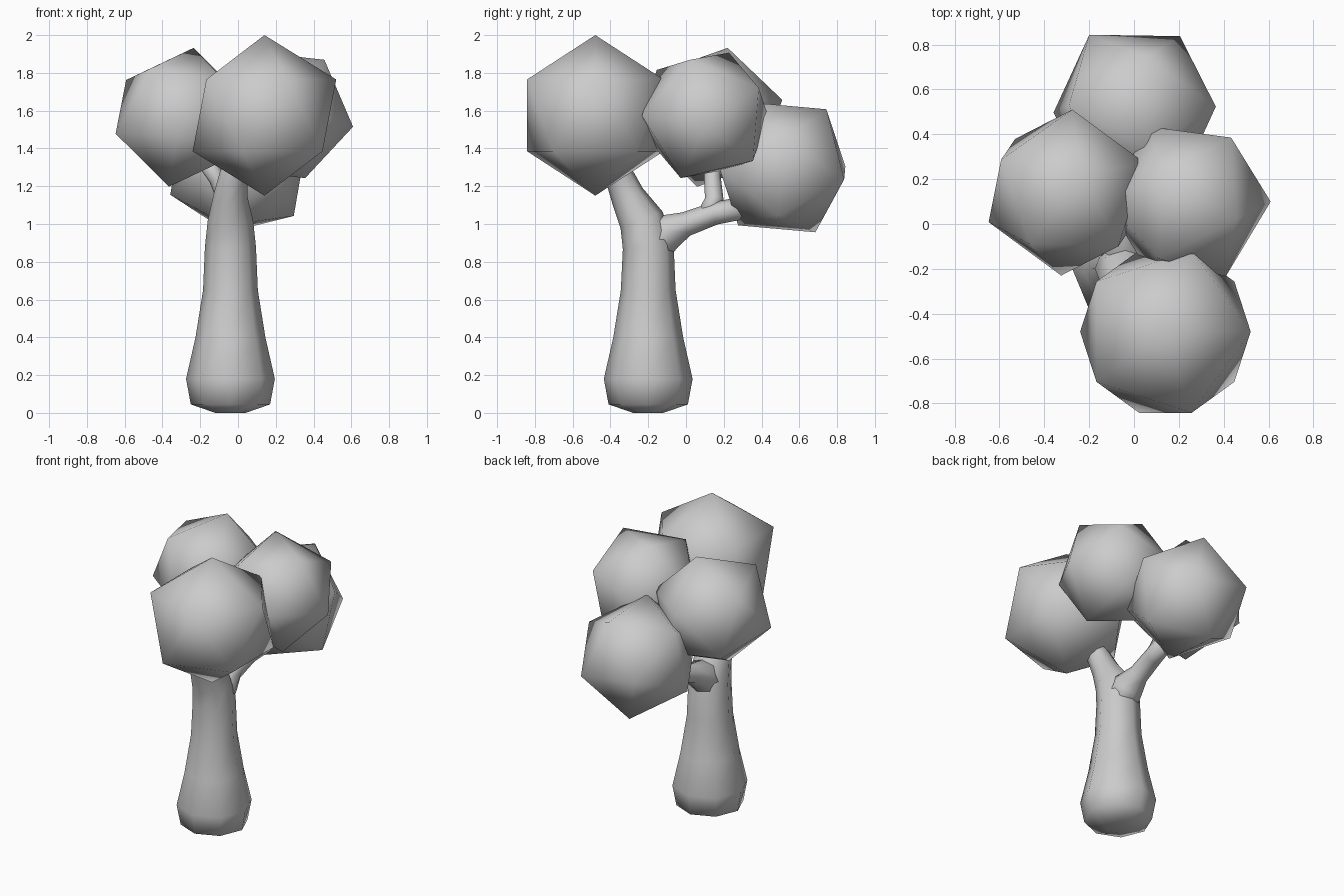
import bpy
import bmesh
import math
from mathutils import Vector, Matrix

if "Cube" in bpy.data.objects:
    bpy.data.objects.remove(bpy.data.objects["Cube"])


def finish(bm, name):
    bmesh.ops.recalc_face_normals(bm, faces=bm.faces)
    for f in bm.faces:
        f.smooth = True
    mesh = bpy.data.meshes.new(name)
    bm.to_mesh(mesh)
    bm.free()
    obj = bpy.data.objects.new(name, mesh)
    bpy.context.collection.objects.link(obj)
    return obj


def foliage(name, center, radius, pole, neighbour):
    """20-sided ball turned so two adjacent corners point along the given directions."""
    z = Vector(pole).normalized()
    x = Vector(neighbour)
    x = (x - z * x.dot(z)).normalized()
    y = z.cross(x)
    rot = Matrix((x, y, z)).transposed().to_4x4()
    bm = bmesh.new()
    bmesh.ops.create_icosphere(bm, subdivisions=1, radius=radius,
                               matrix=Matrix.Translation(center) @ rot)
    return finish(bm, name)


def tube(name, path, sides=8):
    """Octagonal tube through (x, y, z, radius) points."""
    bm = bmesh.new()
    pts = [Vector(p[:3]) for p in path]
    rings = []
    for i, p in enumerate(pts):
        t = (pts[min(i + 1, len(pts) - 1)] - pts[max(i - 1, 0)]).normalized()
        u = Vector((1, 0, 0))
        u = (u - t * u.dot(t)).normalized()
        v = t.cross(u)
        r = path[i][3]
        rings.append([bm.verts.new(p + (u * math.cos(a) + v * math.sin(a)) * r)
                      for a in (2 * math.pi * k / sides for k in range(sides))])
    for a, b in zip(rings, rings[1:]):
        for k in range(sides):
            n = (k + 1) % sides
            bm.faces.new((a[k], a[n], b[n], b[k]))
    bm.faces.new(rings[0][::-1])
    bm.faces.new(rings[-1])
    return finish(bm, name)


# Trunk running on into the front branch
tube("trunk", [
    (-0.04, -0.20, 0.00, 0.08), (-0.04, -0.20, 0.045, 0.21),
    (-0.04, -0.20, 0.18, 0.235), (-0.04, -0.20, 0.40, 0.185),
    (-0.04, -0.20, 0.65, 0.145), (-0.04, -0.20, 0.88, 0.135),
    (-0.04, -0.235, 1.02, 0.12), (-0.04, -0.31, 1.15, 0.09),
    (-0.02, -0.36, 1.27, 0.075), (0.02, -0.40, 1.36, 0.06)])

# Back branch and its upright fork
tube("back_branch", [
    (-0.04, -0.20, 0.86, 0.11), (-0.04, -0.10, 0.96, 0.10),
    (-0.04, 0.00, 1.00, 0.065), (-0.03, 0.15, 1.055, 0.06),
    (0.00, 0.32, 1.09, 0.06)])
tube("upper_fork", [
    (-0.03, 0.11, 1.04, 0.055), (-0.06, 0.15, 1.13, 0.05),
    (-0.11, 0.14, 1.24, 0.045), (-0.19, 0.14, 1.36, 0.045)])

# Foliage balls
foliage("front_foliage", (0.14, -0.48, 1.575), 0.425, (0, 0, 1), (0.894, 0, 0.447))
foliage("back_foliage", (0.003, 0.51, 1.30), 0.39, (-0.20, 0.33, 0.005), (0.205, 0.33, -0.065))
foliage("right_foliage", (0.24, 0.10, 1.575), 0.374, (0.37, 0.0, -0.06), (0.22, -0.08, 0.30))
foliage("left_foliage", (-0.30, 0.14, 1.565), 0.382, (0.065, 0.08, 0.365), (-0.30, 0.15, 0.20))
